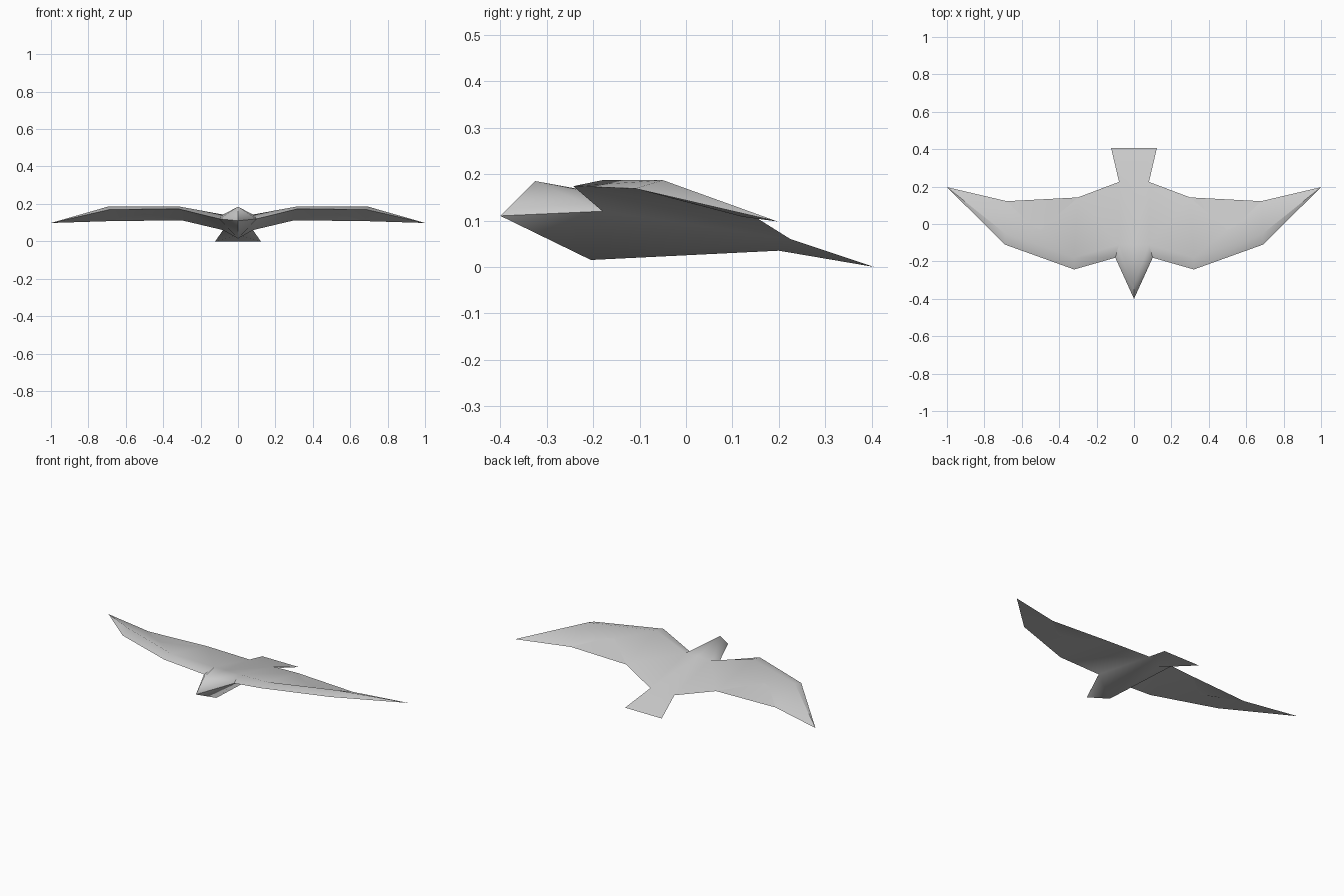
import bpy
import bmesh
import math

if "Cube" in bpy.data.objects:
    bpy.data.objects.remove(bpy.data.objects["Cube"])

# One plain colour
grey = bpy.data.materials.new("light_grey")
grey.diffuse_color = (0.6, 0.6, 0.6, 1)
grey.use_nodes = True
grey.node_tree.nodes["Principled BSDF"].inputs["Base Color"].default_value = grey.diffuse_color

# Wing cross-sections from root outward: leading edge, top ridge, trailing edge
wing = [
    [(0.10, -0.18, 0.12), (0.08, -0.11, 0.143), (0.08, 0.225, 0.06)],
    [(0.32, -0.243, 0.174), (0.32, -0.18, 0.187), (0.30, 0.142, 0.112)],
    [(0.69, -0.11, 0.169), (0.69, -0.05, 0.187), (0.68, 0.122, 0.108)],
]
tip = (1.0, 0.197, 0.098)

# Centre line of the body
beak, crown = (0, -0.40, 0.11), (0, -0.325, 0.185)
back, rump = (0, -0.11, 0.146), (0, 0.225, 0.06)
chest, belly = (0, -0.205, 0.015), (0, 0.20, 0.035)
tail_mid, tail_corner = (0, 0.405, 0.0), (0.122, 0.405, 0.0)
lead, ridge, trail = wing[0]

# Head, body and tail faces of one half
faces = [
    (beak, crown, lead), (crown, ridge, lead), (crown, back, ridge),
    (back, rump, trail, ridge), (rump, tail_mid, tail_corner, trail),
    (beak, lead, chest), (chest, lead, trail), (chest, trail, belly),
    (belly, trail, tail_corner), (belly, tail_corner, tail_mid),
]
# Wing faces: front bevel, top and underside
for a, b in zip(wing, wing[1:]):
    for i in range(3):
        j = (i + 1) % 3
        faces.append((a[i], b[i], b[j], a[j]))
for i in range(3):
    faces.append((wing[2][i], tip, wing[2][(i + 1) % 3]))

# Build both halves with shared vertices
bm = bmesh.new()
verts = {}
for side in (1, -1):
    for face in faces:
        corners = []
        for x, y, z in face:
            key = (x * side + 0.0, y, z)
            if key not in verts:
                verts[key] = bm.verts.new(key)
            corners.append(verts[key])
        bm.faces.new(corners)
bmesh.ops.recalc_face_normals(bm, faces=bm.faces)
mesh = bpy.data.meshes.new("bird_body")
bm.to_mesh(mesh)
bm.free()
mesh.materials.append(grey)

bird = bpy.data.objects.new("bird_body", mesh)
bpy.context.collection.objects.link(bird)
bpy.context.view_layer.objects.active = bird
bird.select_set(True)
bpy.ops.object.shade_smooth_by_angle(angle=math.radians(45))
